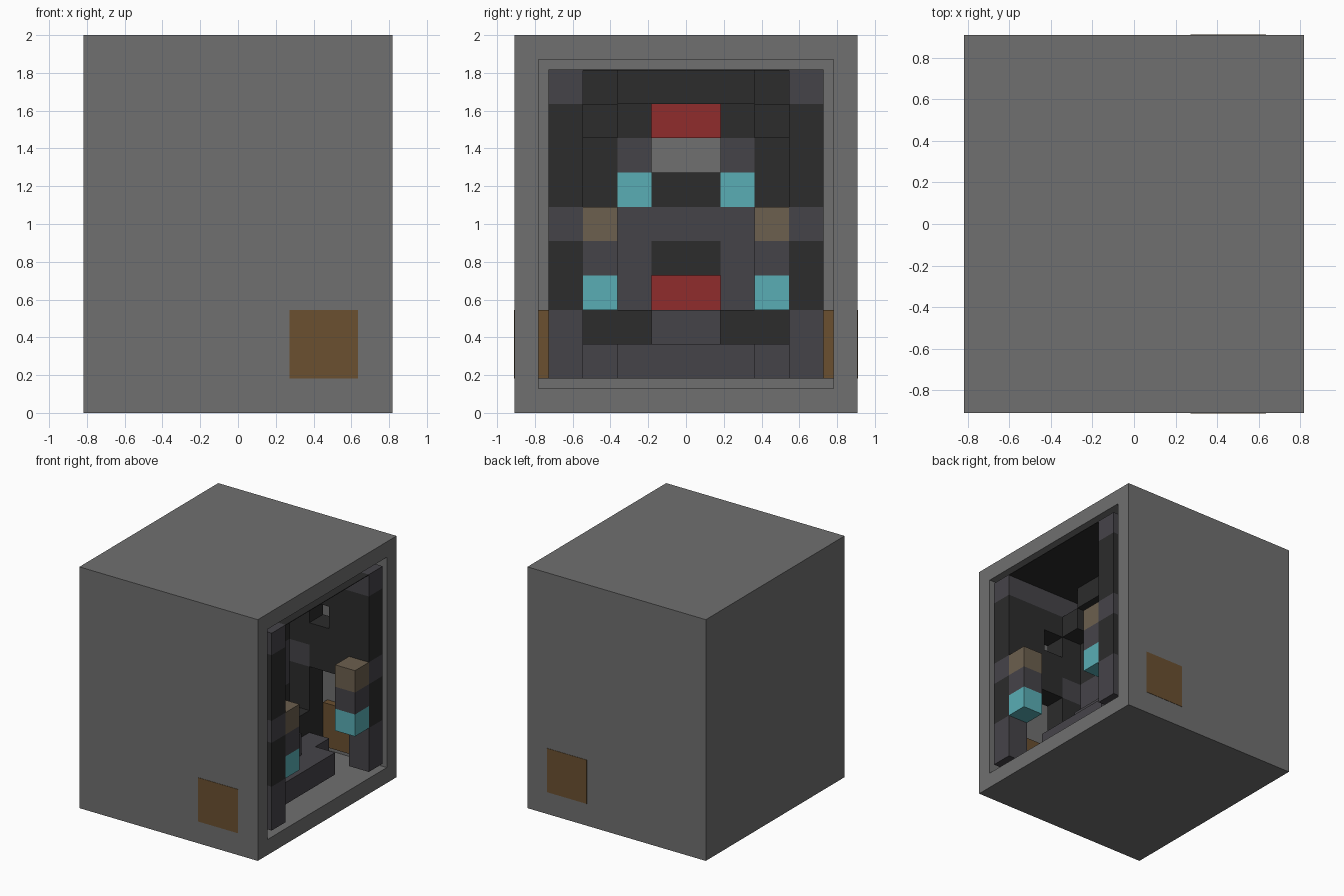
import bpy
import bmesh
from mathutils import Vector

U = 2 / 11  # edge of one block

old = bpy.data.objects.get("Cube")
if old:
    bpy.data.objects.remove(old, do_unlink=True)


def material(name, r, g, b):
    m = bpy.data.materials.new(name)
    m.use_nodes = True
    m.diffuse_color = (r, g, b, 1)
    m.node_tree.nodes["Principled BSDF"].inputs["Base Color"].default_value = (r, g, b, 1)
    return m


MATS = {
    "G": material("stone grey", 0.16, 0.16, 0.16),
    "D": material("charcoal", 0.025, 0.025, 0.025),
    "P": material("slate", 0.06, 0.057, 0.066),
    "R": material("red", 0.28, 0.025, 0.025),
    "C": material("cyan", 0.1, 0.42, 0.46),
    "B": material("tan", 0.15, 0.115, 0.077),
    "W": material("brown", 0.145, 0.08, 0.03),
}


def finish(name, bm, mat):
    mesh = bpy.data.meshes.new(name)
    bm.to_mesh(mesh)
    bm.free()
    mesh.materials.append(MATS[mat])
    obj = bpy.data.objects.new(name, mesh)
    bpy.context.scene.collection.objects.link(obj)
    return obj


def box(name, mat, x, y, z):
    """Box from ranges in block units; x counts from the back, y from the middle."""
    bm = bmesh.new()
    bmesh.ops.create_cube(bm, size=1)
    for v in bm.verts:
        p = [r[0] if c < 0 else r[1] for c, r in zip(v.co, (x, y, z))]
        v.co = Vector((p[0] - 4.5, p[1], p[2])) * U
    return finish(name, bm, mat)


def pair(name, mat, x, y, z):
    box("left_" + name, mat, x, y, z)
    box("right_" + name, mat, x, (-y[1], -y[0]), z)


# Hollow outer case, open on the +x side
bm = bmesh.new()
bmesh.ops.create_cube(bm, size=1)
for v in bm.verts:
    v.co = Vector((v.co.x * 9, v.co.y * 10, v.co.z * 11 + 5.5)) * U
front = max(bm.faces, key=lambda f: f.calc_center_median().x)
bmesh.ops.inset_region(bm, faces=[front], thickness=U)
new = bmesh.ops.extrude_face_region(bm, geom=[front])
moved = [g for g in new["geom"] if isinstance(g, bmesh.types.BMVert)]
bmesh.ops.translate(bm, verts=moved, vec=(-8 * U, 0, 0))
if front.is_valid:
    bmesh.ops.delete(bm, geom=[front], context="FACES")
bmesh.ops.recalc_face_normals(bm, faces=bm.faces)
finish("outer_case", bm, "G")

# Brown plugs through the case walls
pair("side_plug", "W", (6, 8), (3.98, 5.015), (1, 3))

# Posts flush with the opening
for part, mat, z in (("foot", "P", (1, 3)), ("lower", "D", (3, 5)), ("middle", "P", (5, 6)),
                     ("upper", "D", (6, 9)), ("cap", "P", (9, 10))):
    pair("post_" + part, mat, (8, 9), (3, 4), z)

# Hanging blocks beside the posts
for part, mat, z in (("cyan", "C", 3), ("slate", "P", 4), ("tan", "B", 5)):
    pair("hanging_" + part, mat, (8, 9), (2, 3), (z, z + 1))

# Inner side walls with a small window and a slate spot
for part, mat, x, z in (("base", "D", (1, 6), (1, 5)),
                        ("spot_back", "D", (1, 5), (5, 6)),
                        ("spot", "P", (5, 6), (5, 6)),
                        ("spot_front", "D", (6, 8), (5, 6)),
                        ("low", "D", (1, 8), (6, 7)),
                        ("window_back", "D", (1, 6), (7, 8)),
                        ("window_front", "D", (7, 8), (7, 8)),
                        ("high", "D", (1, 8), (8, 9)),
                        ("top", "P", (1, 8), (9, 10))):
    pair("wall_" + part, mat, x, (3, 4), z)

# Dark ceiling lining and brow
box("ceiling_lining", "D", (5, 9), (-3, 3), (9.97, 10))
box("brow", "D", (4, 6), (-2, 2), (9, 9.99))
pair("brow_corner", "D", (4, 5), (2, 3), (9, 9.99))
pair("brow_step", "D", (4, 6), (2, 3), (8, 9))

# Stepped chin
box("chin_front", "P", (7, 8), (-2, 2), (1, 2))
box("chin_back", "P", (4, 7), (-3, 3), (1, 2))
box("chin_centre", "P", (4, 7), (-1, 1), (2, 3))
pair("chin_side", "D", (4, 6), (1, 3), (2, 3))

# Recessed inner panel: each row lists centre, next and outer cell; a dot is a gap
for z, row in zip(range(3, 9), ("RPD", "DPP", "PPP", "DCD", ".PD", "RD.")):
    for i, mat in enumerate(row):
        if mat == ".":
            continue
        x = (3, 4) if mat == "R" else (3, 5)
        if i == 0:
            box(f"panel_centre_{z}", mat, x, (-1, 1), (z, z + 1))
        else:
            pair(f"panel_{i}_{z}", mat, x, (i, i + 1), (z, z + 1))
